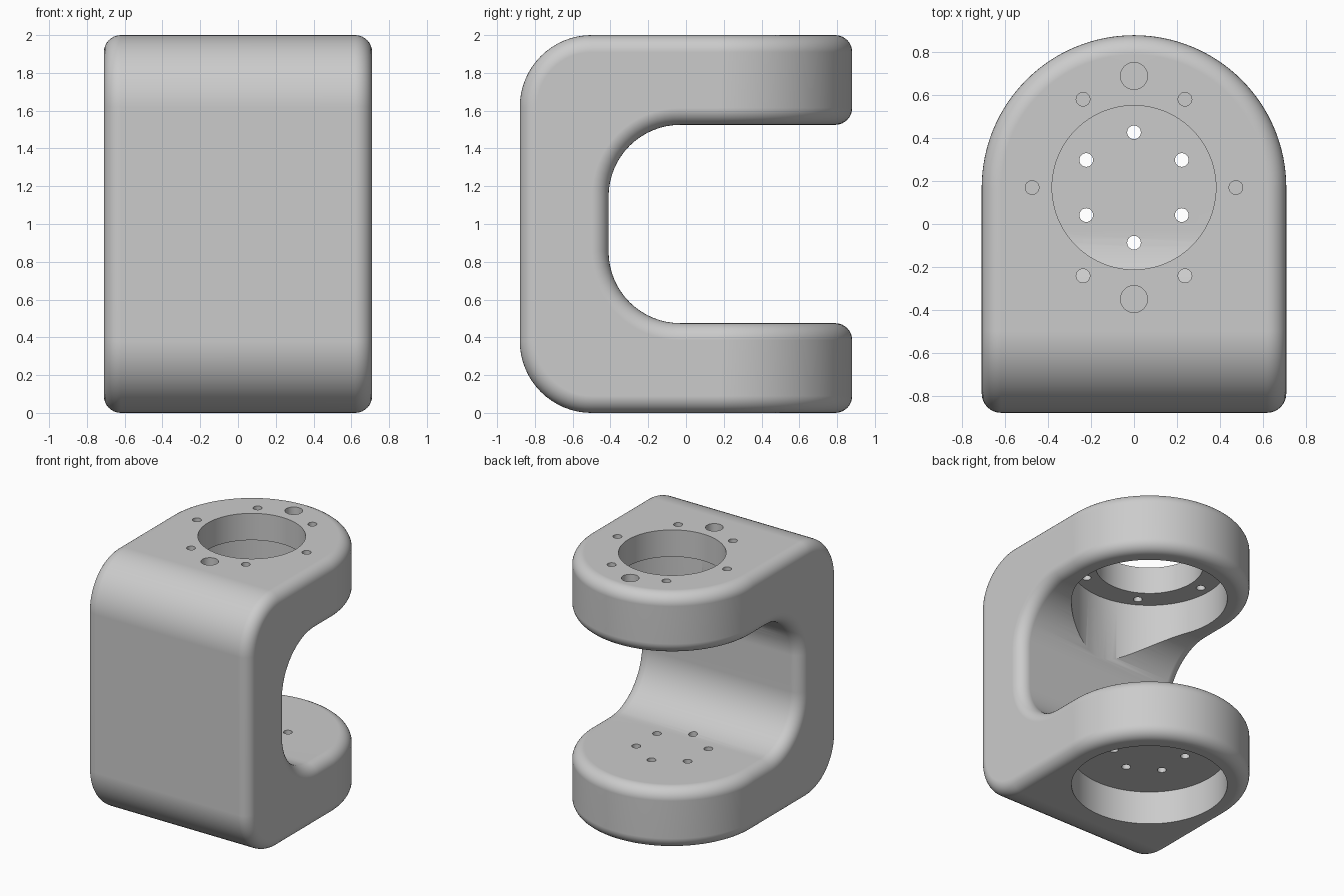
import bpy
import bmesh
from math import sin, cos, pi
from mathutils import Vector

cube = bpy.data.objects.get("Cube")
if cube:
    bpy.data.objects.remove(cube, do_unlink=True)

HALF_W, HALF_D, HEIGHT = 0.71, 0.88, 2.0
HUB_Y = HALF_D - HALF_W        # axis of the rounded arms
FILLET = 0.09


def arc(cx, cy, r, start, end, steps):
    """Points along an arc, angles in quarter turns."""
    angles = [(start + (end - start) * i / steps) * pi / 2 for i in range(steps + 1)]
    return [(cx + r * cos(a), cy + r * sin(a)) for a in angles]


def prism(name, outline, place, direction):
    """Extrude a closed 2D outline along a direction."""
    bm = bmesh.new()
    face = bm.faces.new([bm.verts.new(place(u, v)) for u, v in outline])
    moved = bmesh.ops.extrude_face_region(bm, geom=[face])["geom"]
    bmesh.ops.translate(bm, vec=Vector(direction),
                        verts=[g for g in moved if isinstance(g, bmesh.types.BMVert)])
    bmesh.ops.recalc_face_normals(bm, faces=bm.faces)
    mesh = bpy.data.meshes.new(name)
    bm.to_mesh(mesh)
    bm.free()
    obj = bpy.data.objects.new(name, mesh)
    bpy.context.collection.objects.link(obj)
    return obj


def apply_boolean(target, cutter, operation):
    mod = target.modifiers.new("cut", "BOOLEAN")
    mod.operation, mod.solver, mod.object = operation, "EXACT", cutter
    bpy.context.view_layer.objects.active = target
    bpy.ops.object.modifier_apply(modifier=mod.name)
    bpy.data.objects.remove(cutter, do_unlink=True)


def drill(target, x, y, radius, bottom, top, sides=24):
    hole = arc(x, y, radius, 0, 4, sides)[:-1]
    cutter = prism("drill", hole, lambda u, v: (u, v, bottom), (0, 0, top - bottom))
    apply_boolean(target, cutter, "DIFFERENCE")


# C-shaped side profile, long enough for the plan shape to trim the arm tips
tip = HALF_D + 0.3
r = 0.38
side = ([(tip, HEIGHT)] + arc(-HALF_D + r, HEIGHT - r, r, 1, 2, 16)
        + arc(-HALF_D + r, r, r, 2, 3, 16) + [(tip, 0), (tip, 0.475)]
        + arc(-0.41 + r, 0.475 + r, r, 3, 2, 16)
        + arc(-0.41 + r, 1.525 - r, r, 2, 1, 16) + [(tip, 1.525)])
body = prism("clevis_bracket", side, lambda u, v: (-HALF_W - 0.2, u, v),
             (2 * HALF_W + 0.4, 0, 0))

# Plan shape: straight sides and a half-round back
plan = arc(0, HUB_Y, HALF_W, 0, 2, 64) + [(-HALF_W, -1.2), (HALF_W, -1.2)]
apply_boolean(body, prism("plan", plan, lambda u, v: (u, v, -0.5), (0, 0, 3)), "INTERSECT")

# Rounded outer edges
bevel = body.modifiers.new("fillet", "BEVEL")
bevel.width, bevel.segments = FILLET, 8
bevel.limit_method, bevel.angle_limit = "ANGLE", pi / 4
bevel.use_clamp_overlap = False
bpy.context.view_layer.objects.active = body
bpy.ops.object.modifier_apply(modifier=bevel.name)

# Bearing seats under both arms and the bore through the upper one
drill(body, 0, HUB_Y, 0.553, -0.2, 0.26, 96)
drill(body, 0, HUB_Y, 0.553, 1.0, 1.79, 96)
drill(body, 0, HUB_Y, 0.382, 1.6, 2.2, 96)

# Screw holes around each seat
for i in range(6):
    a = i * pi / 3
    drill(body, 0.475 * cos(a), HUB_Y + 0.475 * sin(a), 0.032, 1.7, 2.2)
    drill(body, 0.257 * sin(a), HUB_Y + 0.257 * cos(a), 0.032, 0.15, 0.7)

# Blind dowel holes in the top face
for s in (-1, 1):
    drill(body, 0, HUB_Y + s * 0.52, 0.063, 1.88, 2.2, 32)

# Plain grey finish
grey = bpy.data.materials.new("light_grey")
grey.use_nodes = True
colour = (0.6, 0.6, 0.6, 1)
grey.diffuse_color = colour
grey.node_tree.nodes["Principled BSDF"].inputs["Base Color"].default_value = colour
body.data.materials.clear()
body.data.materials.append(grey)

# Smooth shading with crisp hole rims
bpy.ops.object.select_all(action="DESELECT")
body.select_set(True)
bpy.context.view_layer.objects.active = body
bpy.ops.object.shade_smooth_by_angle(angle=pi / 6)
weighted = body.modifiers.new("weighted_normals", "WEIGHTED_NORMAL")
weighted.keep_sharp = True
